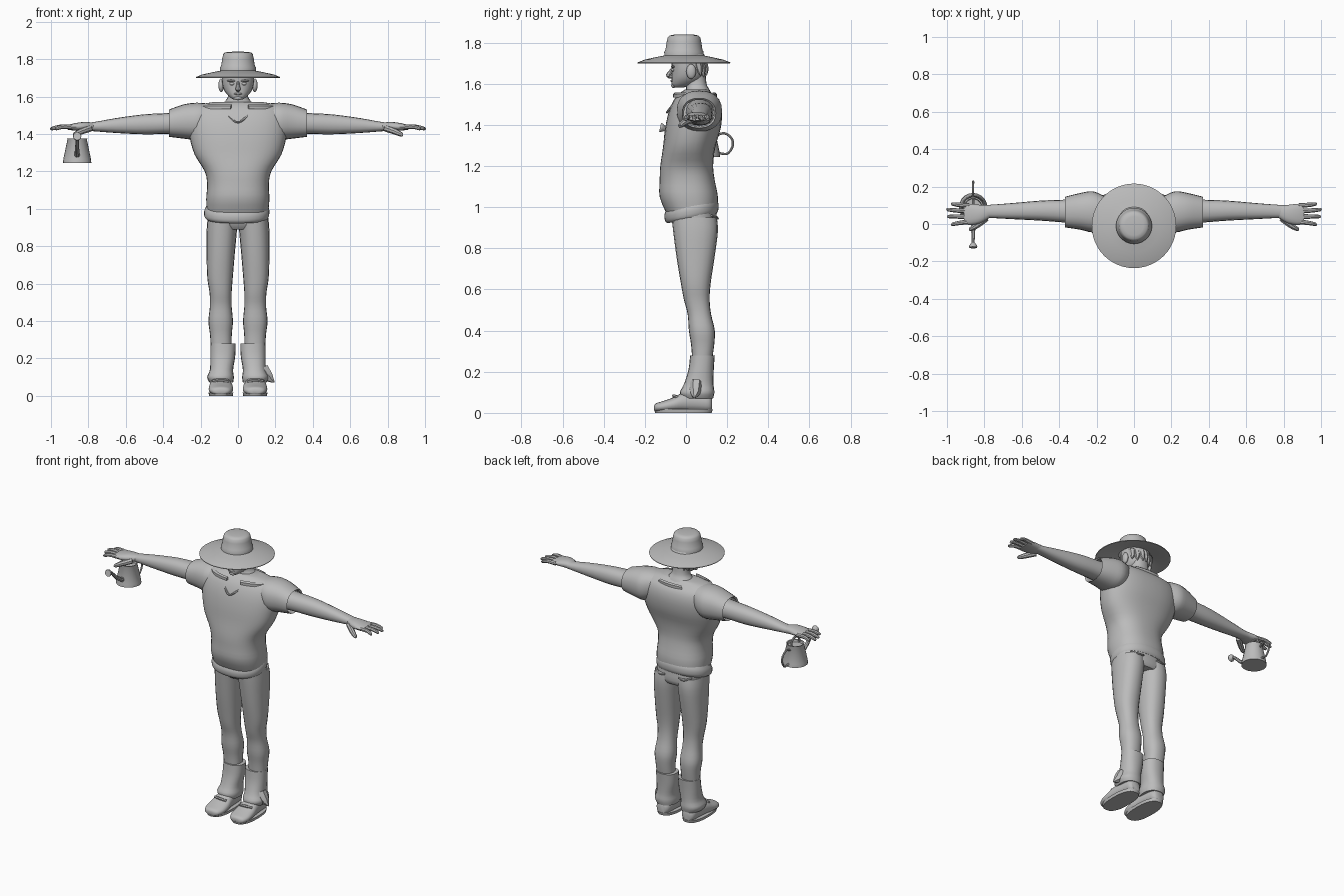
import bpy, bmesh, math
from mathutils import Vector

grey = bpy.data.materials.new("plain grey")
grey.diffuse_color = (0.5, 0.5, 0.5, 1)


def finish(name, bm, angle=40, mirror=False):
    bmesh.ops.recalc_face_normals(bm, faces=bm.faces)
    me = bpy.data.meshes.new(name)
    bm.to_mesh(me)
    bm.free()
    me.materials.append(grey)
    ob = bpy.data.objects.new(name, me)
    bpy.context.collection.objects.link(ob)
    bpy.context.view_layer.objects.active = ob
    ob.select_set(True)
    bpy.ops.object.shade_smooth_by_angle(angle=math.radians(angle))
    ob.select_set(False)
    if mirror:
        ob.modifiers.new("mirror", 'MIRROR').use_mirror_merge = False
    return ob


def spline(rows, steps):
    """Catmull-Rom interpolation of equally long tuples."""
    out = []
    for i in range(len(rows) - 1):
        p = [Vector(rows[min(max(i + k, 0), len(rows) - 1)]) for k in (-1, 0, 1, 2)]
        for s in range(steps):
            t = s / steps
            out.append(p[1] + 0.5 * t * ((p[2] - p[0]) + t * ((2 * p[0] - 5 * p[1] + 4 * p[2] - p[3])
                       + t * (3 * (p[1] - p[2]) + p[3] - p[0]))))
    return out + [Vector(rows[-1])]


def skin(bm, rings, cap0, cap1):
    vs = [[bm.verts.new(p) for p in r] for r in rings]
    n = len(vs[0])
    for a, b in zip(vs, vs[1:]):
        for i in range(n):
            bm.faces.new((a[i], a[(i + 1) % n], b[(i + 1) % n], b[i]))
    if cap0:
        bm.faces.new(vs[0][::-1])
    if cap1:
        bm.faces.new(vs[-1])


def loft(name, axis, rows, n=24, steps=3, power=2.3, caps=(True, True), tilt=0, mirror=False):
    """Rows: position on axis, then min/max on each of the other two axes."""
    rings = []
    for d, a0, a1, b0, b1 in spline(rows, steps):
        ring = []
        for i in range(n):
            c, s = math.cos(math.tau * i / n), math.sin(math.tau * i / n)
            a = (a0 + a1) / 2 + (a1 - a0) / 2 * math.copysign(abs(c) ** (2 / power), c)
            b = (b0 + b1) / 2 + (b1 - b0) / 2 * math.copysign(abs(s) ** (2 / power), s)
            ring.append({'X': (d, a, b), 'Y': (a, d, b), 'Z': (a, b, d + tilt * b)}[axis])
        rings.append(ring)
    bm = bmesh.new()
    skin(bm, rings, *caps)
    return finish(name, bm, mirror=mirror)


def tube(name, pts, radii, n=8, steps=4, mirror=False):
    """Round tube along a path, one radius per point."""
    path = spline([(*p, r) for p, r in zip(pts, radii)], steps)
    rings = []
    for i, q in enumerate(path):
        t = (path[min(i + 1, len(path) - 1)] - path[max(i - 1, 0)]).to_3d().normalized()
        u = t.cross(Vector((0.31, 0.2, 0.93)) if abs(t.z) < 0.8 else Vector((1, 0, 0))).normalized()
        w = t.cross(u)
        rings.append([q.to_3d() + q[3] * (u * math.cos(math.tau * k / n) + w * math.sin(math.tau * k / n))
                      for k in range(n)])
    bm = bmesh.new()
    skin(bm, rings, True, True)
    return finish(name, bm, mirror=mirror)


def ball(name, loc, size, mirror=False):
    bm = bmesh.new()
    bmesh.ops.create_uvsphere(bm, u_segments=16, v_segments=10, radius=1)
    for v in bm.verts:
        v.co = Vector(loc) + v.co * Vector(size)
    return finish(name, bm, mirror=mirror)


def lathe(name, centre, profile, n=48, cap0=False, cap1=False):
    x, y = centre
    bm = bmesh.new()
    skin(bm, [[(x + r * math.cos(math.tau * k / n), y + r * math.sin(math.tau * k / n), z)
               for k in range(n)] for r, z in profile], cap0, cap1)
    return finish(name, bm)


# Shirt body, hem and sleeves
loft("shirt", 'Z', [
    (0.97, -.165, .16, -.095, .15), (1.05, -.17, .168, -.128, .155), (1.13, -.165, .165, -.128, .14),
    (1.2, -.178, .178, -.125, .132), (1.29, -.232, .232, -.112, .142), (1.38, -.258, .258, -.102, .168),
    (1.46, -.265, .265, -.085, .175), (1.52, -.25, .25, -.06, .16), (1.555, -.21, .21, -.03, .125),
    (1.572, -.12, .12, -.005, .105)], n=36, power=2.4)
loft("shirt_hem", 'Z', [
    (0.94, -.168, .155, -.09, .148), (0.955, -.18, .165, -.102, .157),
    (0.985, -.18, .168, -.105, .158), (1.01, -.168, .16, -.095, .15)], n=36, tilt=0.2)
loft("sleeve", 'X', [
    (.16, -.03, .15, 1.40, 1.562), (.22, -.045, .175, 1.37, 1.567), (.29, -.03, .165, 1.375, 1.558),
    (.37, -.018, .145, 1.385, 1.53)], caps=(False, False), mirror=True)
loft("sleeve_lining", 'X', [(.37, -.018, .145, 1.385, 1.53), (.36, -.01, .137, 1.393, 1.522),
     (.25, -.02, .15, 1.40, 1.54)], steps=1, caps=(False, True), mirror=True)
# Neckline crease and loose collar strips
tube("neckline", [(-.1, -.035, 1.535), (-.05, -.066, 1.495), (0, -.092, 1.462), (.05, -.066, 1.495),
                  (.1, -.035, 1.535)], [.006] * 5, n=6)
for nm, a, b in (("collar_right", -1.5, -.2), ("collar_left", .3, 1.5), ("collar_back", 2.6, 3.5)):
    bm = bmesh.new()
    rings = []
    for i in range(13):
        t = a + (b - a) * i / 12
        s, c = math.sin(t), math.cos(t)
        cy = .025 if c > 0 else .06
        rings.append([(k * .2 * s, cy - k * .09 * c, z) for k, z in
                      ((1, 1.533), (1.0, 1.55), (.9, 1.558), (.9, 1.538))])
    skin(bm, rings, True, True)
    finish(nm, bm)

# Arms and hands
loft("arm", 'X', [
    (.25, .0, .135, 1.395, 1.525), (.37, .008, .13, 1.40, 1.512), (.5, .018, .125, 1.398, 1.505),
    (.65, .026, .112, 1.405, 1.485), (.78, .033, .102, 1.415, 1.462), (.83, .033, .1, 1.418, 1.46)],
    n=16, mirror=True)
loft("palm", 'X', [
    (.77, .035, .1, 1.42, 1.46), (.82, .005, .102, 1.416, 1.464), (.87, -.005, .108, 1.418, 1.458),
    (.91, .0, .108, 1.422, 1.448)], n=16, mirror=True)
for nm, y0, x1, y1 in (("little_finger", .098, .975, .107), ("ring_finger", .068, 1.0, .077),
                       ("middle_finger", .04, .996, .04), ("index_finger", .012, .975, -.002)):
    tube(nm, [(.88, y0, 1.436), ((.9 + x1) / 2, (y0 + y1) / 2, 1.438), (x1 - .004, y1, 1.428),
              (x1, y1, 1.427)], [.013, .012, .009, .004], mirror=True)
tube("thumb", [(.79, .03, 1.43), (.84, -.008, 1.412), (.875, -.028, 1.396), (.88, -.03, 1.394)],
     [.018, .016, .011, .004], mirror=True)

# Neck, head and face
loft("neck", 'Z', [(1.54, -.11, .11, .0, .13), (1.57, -.075, .075, .0, .115), (1.6, -.054, .054, .0, .1),
                   (1.66, -.054, .054, -.01, .095)], n=20)
loft("head", 'Z', [
    (1.583, -.022, .022, -.06, -.01), (1.595, -.042, .042, -.069, .035), (1.62, -.066, .066, -.07, .075),
    (1.65, -.08, .08, -.069, .092), (1.69, -.086, .086, -.07, .097), (1.74, -.082, .082, -.07, .09),
    (1.78, -.05, .05, -.05, .05)], n=24, power=2.2)
tube("nose", [(0, -.064, 1.678), (0, -.077, 1.655), (0, -.083, 1.641), (0, -.068, 1.633)],
     [.007, .01, .014, .009])
ball("lips", (0, -.068, 1.614), (.022, .008, .006))
ball("chin", (0, -.06, 1.592), (.022, .012, .012))
ball("eye", (.032, -.063, 1.668), (.014, .008, .008), mirror=True)
ball("brow", (.035, -.063, 1.684), (.024, .01, .006), mirror=True)
ball("ear", (.09, .025, 1.66), (.015, .024, .036), mirror=True)
for i, x in enumerate((.012, .042, .068)):
    tube("hair_lock_%d" % (i + 1), [(x, .082 - i * .012, 1.71), (x, .094 - i * .014, 1.67),
         (x * 1.1, .1 - i * .014, 1.64 - .006 * (i % 2))], [.02, .016, .002], n=6, mirror=True)

# Wide-brimmed hat
lathe("hat_brim", (0, -.01), [(.085, 1.728), (.14, 1.716), (.19, 1.705), (.225, 1.7), (.226, 1.704),
                              (.19, 1.718), (.14, 1.729), (.095, 1.738)])
lathe("hat_crown", (0, -.01), [(.095, 1.73), (.096, 1.755), (.09, 1.765), (.084, 1.805), (.079, 1.826),
                               (.07, 1.835), (.05, 1.839), (.01, 1.84)], cap1=True)

# Trousers
loft("trouser_seat", 'Z', [(.89, -.14, .14, -.04, .14), (.92, -.16, .16, -.06, .152),
                           (1.0, -.16, .16, -.085, .145)], n=32)
loft("trouser_leg", 'Z', [
    (.26, .035, .145, .03, .127), (.33, .033, .15, .025, .137), (.4, .027, .158, .014, .14),
    (.48, .034, .15, .008, .122), (.55, .034, .152, -.01, .115), (.63, .028, .164, -.025, .12),
    (.75, .018, .168, -.045, .138), (.88, .006, .168, -.062, .155), (.95, .0, .162, -.07, .15)],
    n=20, mirror=True)
for x in (-1, 1):
    tube("pocket_%s" % ("left" if x > 0 else "right"), [(x * .13, .125, .96), (x * .09, .152, .945),
         (x * .05, .15, .95)], [.006] * 3, n=6)

# Leg wraps and the loose flap
loft("leg_wrap", 'Z', [
    (.07, .026, .152, -.02, .132), (.1, .022, .165, -.03, .138), (.14, .026, .15, -.01, .134),
    (.21, .015, .148, .012, .135), (.28, .012, .147, .02, .14)], n=20, mirror=True)
tube("wrap_flap", [(.135, .05, .15), (.165, .045, .1), (.195, .04, .072)], [.03, .026, .003], n=6)

# Shoes
loft("shoe", 'Y', [
    (-.155, .07, .115, .012, .035), (-.145, .045, .14, .006, .047), (-.11, .028, .155, .005, .058),
    (-.06, .026, .156, .005, .076), (-.01, .034, .15, .005, .1), (.06, .04, .142, .005, .1),
    (.11, .048, .136, .005, .09), (.127, .065, .12, .012, .07)], n=20, mirror=True)
loft("shoe_sole", 'Z', [(0, .028, .155, -.15, .125), (.018, .025, .158, -.156, .13)],
     steps=1, n=28, power=2.5, mirror=True)
tube("shoe_lace", [(.05, -.05, .075), (.09, -.06, .083), (.135, -.045, .078)], [.008] * 3, n=6, mirror=True)

# Watering can
cx, cy = -.86, .09
lathe("can_body", (cx, cy), [(.076, 1.245), (.074, 1.265), (.052, 1.37), (.055, 1.376), (.047, 1.374),
                             (.044, 1.36)], n=20, cap0=True, cap1=True)
tube("can_spout", [(cx, .04, 1.28), (cx, -.03, 1.32), (cx, -.085, 1.372), (cx, -.108, 1.385)],
     [.016, .012, .009, .009])
tube("spout_rose", [(cx, -.1, 1.38), (cx, -.118, 1.386), (cx, -.126, 1.388)], [.009, .022, .021], n=12)
tube("can_back_handle", [(cx, .14, 1.345), (cx, .185, 1.36), (cx, .222, 1.335), (cx, .226, 1.295),
                         (cx, .2, 1.26), (cx, .155, 1.265)], [.006] * 6)
tube("can_top_handle", [(cx, .05, 1.37), (cx, .055, 1.40), (cx, .09, 1.415), (cx, .125, 1.40),
                        (cx, .13, 1.37)], [.007] * 5)
